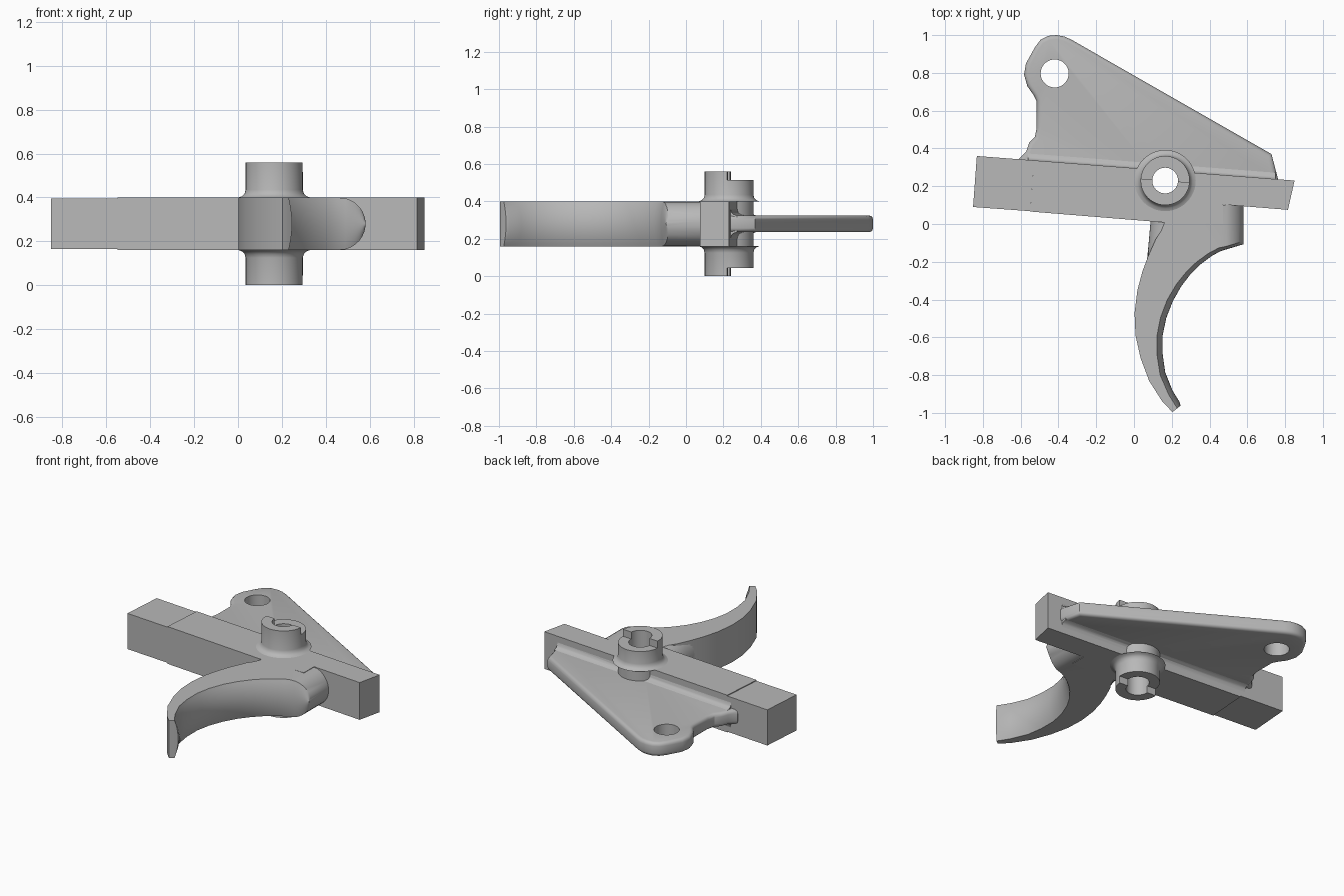
import bpy, bmesh, math
from mathutils import Matrix, Vector

old = bpy.data.objects.get("Cube")
if old:
    bpy.data.objects.remove(old)

grey = bpy.data.materials.new("plain grey")
grey.use_nodes = True
grey.diffuse_color = (0.48, 0.48, 0.48, 1)
grey.node_tree.nodes["Principled BSDF"].inputs["Base Color"].default_value = grey.diffuse_color

MID = 0.28          # height of the symmetry plane
HALF = 0.12         # half thickness of bar and trigger
HUB = Vector((0.165, 0.23, 0))
TILT = math.radians(-4.4)


def finish(name, bm):
    bmesh.ops.recalc_face_normals(bm, faces=bm.faces)
    mesh = bpy.data.meshes.new(name)
    bm.to_mesh(mesh)
    bm.free()
    mesh.materials.append(grey)
    obj = bpy.data.objects.new(name, mesh)
    bpy.context.collection.objects.link(obj)
    return obj


def skin(name, rings, closed=False):
    """Bridge equal rings of points; cap the ends unless they join up."""
    bm = bmesh.new()
    loops = [[bm.verts.new(p) for p in ring] for ring in rings]
    n = len(loops[0])
    for a, b in zip(loops, loops[1:]):
        for i in range(n):
            j = (i + 1) % n
            bm.faces.new((a[i], a[j], b[j], b[i]))
    if not closed:
        bm.faces.new(loops[0])
        bm.faces.new(loops[-1])
    return finish(name, bm)


def slab(name, outline, half):
    return skin(name, [[(x, y, MID + s * half) for x, y in outline] for s in (-1, 1)])


def crowned(name, sections, steps=14):
    """Loft (inner point, outer point, crown) sections with an outer edge rounded in z."""
    rings = []
    for inner, outer, crown in sections:
        a, b = Vector(inner), Vector(outer)
        d = (b - a).normalized()
        # the width shrinks elliptically towards the rounded front end
        u = min(max(0, (b.x - 0.46) / 0.121), 1)
        half = HALF * math.sqrt(1 - u * u)
        ring = [(a.x, a.y, MID - half)]
        for i in range(steps + 1):
            t = 2 * i / steps - 1
            p = b - d * crown * t * t
            ring.append((p.x, p.y, MID + t * half))
        ring.append((a.x, a.y, MID + half))
        rings.append(ring)
    return skin(name, rings)


def apply(obj, kind, **settings):
    mod = obj.modifiers.new(kind.lower(), kind)
    for key, value in settings.items():
        setattr(mod, key, value)
    bpy.context.view_layer.objects.active = obj
    bpy.ops.object.modifier_apply(modifier=mod.name)


def cylinder(name, centre, radius, height, profile=None):
    profile = profile or [(radius, MID - height / 2), (radius, MID + height / 2)]
    angles = [2 * math.pi * i / 48 for i in range(48)]
    return skin(name, [[(centre[0] + r * math.cos(a), centre[1] + r * math.sin(a), z)
                        for a in angles] for r, z in profile])


def cut(cutter, *targets):
    cutter.hide_render = True
    for obj in targets:
        apply(obj, "BOOLEAN", object=cutter, operation="DIFFERENCE", solver="EXACT")
    bpy.data.objects.remove(cutter)


def bar_back(x):
    return 0.36 - 0.0774 * (x + 0.83)


# Long bar and its slightly thinner tail
bar = slab("bar", [(-0.55, 0.066), (0.2, 0.005), (0.47, 0.0), (0.47, 0.103), (0.815, 0.075),
                   (0.85, 0.23), (-0.53, bar_back(-0.53))], HALF)
tail = slab("bar_tail", [(-0.852, 0.09), (-0.55, 0.068), (-0.53, bar_back(-0.53)),
                         (-0.832, 0.36)], HALF - 0.005)

# Flat rear plate with rounded edges and a pin hole
plate = slab("rear_plate", [
    (-0.61, 0.29), (-0.61, 0.345), (-0.57, 0.385), (-0.555, 0.43), (-0.525, 0.46), (-0.515, 0.51),
    (-0.515, 0.65), (-0.53, 0.68), (-0.565, 0.73), (-0.582, 0.79), (-0.572, 0.85), (-0.525, 0.935),
    (-0.495, 0.975), (-0.455, 0.996), (-0.41, 1.0), (-0.37, 0.993), (-0.33, 0.975),
    (0.728, 0.37), (0.762, 0.24), (0.75, 0.19)], 0.045)
apply(plate, "BEVEL", width=0.022, segments=3, limit_method="ANGLE",
      angle_limit=math.radians(60), use_clamp_overlap=False)
cut(cylinder("pin_cutter", (-0.42, 0.797), 0.074, 1), plate)

# Concave fillet where the plate meets the bar
half_section = [(-0.02, 0.08), (0, 0.08), (0.005, 0.062), (0.014, 0.052), (0.034, 0.045)]
section = half_section + [(y, -z) for y, z in reversed(half_section)]
fillet = skin("plate_fillet", [[(x, bar_back(x) + y, MID + z) for y, z in section]
                               for x in (-0.56, 0.75)])

# Pivot hub, flared where it leaves the bar
lower = [(0.13, 0), (0.13, 0.125), (0.135, 0.142), (0.146, 0.154), (0.162, 0.16)]
mid = [(0.13, 0.162)]
half_hub = lower + mid
hub = cylinder("pivot_hub", HUB, 0, 0,
               half_hub + [(r, 2 * MID - z) for r, z in reversed(half_hub)])

# Half-round steps in both hub ends
for side in (-1, 1):
    bm = bmesh.new()
    place = Matrix.Translation(HUB) @ Matrix.Rotation(TILT, 4, "Z")
    place = place @ Matrix.Translation((0, 0.2, MID + side * 0.335))
    bmesh.ops.create_cube(bm, size=1, matrix=place @ Matrix.Diagonal((0.6, 0.4, 0.2, 1)))
    cut(finish("step_cutter", bm), hub)

# Pivot bore through everything around the hub
cut(cylinder("bore_cutter", HUB, 0.068, 1), hub, bar, plate, fillet)

# Curved trigger blade, running into a half-round post under the bar
blade = [
    ((0.218, -0.985), (0.246, -0.962), 0.02),
    ((0.203, -0.995), (0.243, -0.945), 0.03),
    ((0.15, -0.94), (0.203, -0.88), 0.03),
    ((0.08, -0.83), (0.165, -0.785), 0.03),
    ((0.035, -0.71), (0.152, -0.69), 0.03),
    ((0.008, -0.59), (0.152, -0.59), 0.03),
    ((0.003, -0.47), (0.17, -0.5), 0.03),
    ((0.018, -0.35), (0.205, -0.41), 0.03),
    ((0.045, -0.25), (0.25, -0.33), 0.028),
    ((0.075, -0.17), (0.3, -0.265), 0.026),
    ((0.115, -0.08), (0.35, -0.215), 0.024),
    ((0.175, 0.01), (0.41, -0.17), 0.022),
    ((0.3, 0.1), (0.46, -0.143), 0.02),
]
for x in (0.49, 0.515, 0.535, 0.553, 0.567, 0.576, 0.58):
    blade.append(((x, 0.1), (x, -0.143 + (x - 0.46) * 0.3), 0.016))
trigger = crowned("trigger_blade", blade)

# Rounded web behind the top of the blade
web = crowned("trigger_web", [
    ((0.3, 0.04), (0.09, 0.04), 0.085), ((0.28, -0.04), (0.083, -0.04), 0.06),
    ((0.22, -0.12), (0.076, -0.12), 0.03), ((0.15, -0.2), (0.068, -0.2), 0.0)])

# Smooth the curved parts and keep real edges crisp
bpy.ops.object.select_all(action="DESELECT")
for obj in (bar, tail, plate, fillet, hub, trigger, web):
    obj.select_set(True)
bpy.context.view_layer.objects.active = bar
bpy.ops.object.shade_smooth_by_angle(angle=math.radians(32))
